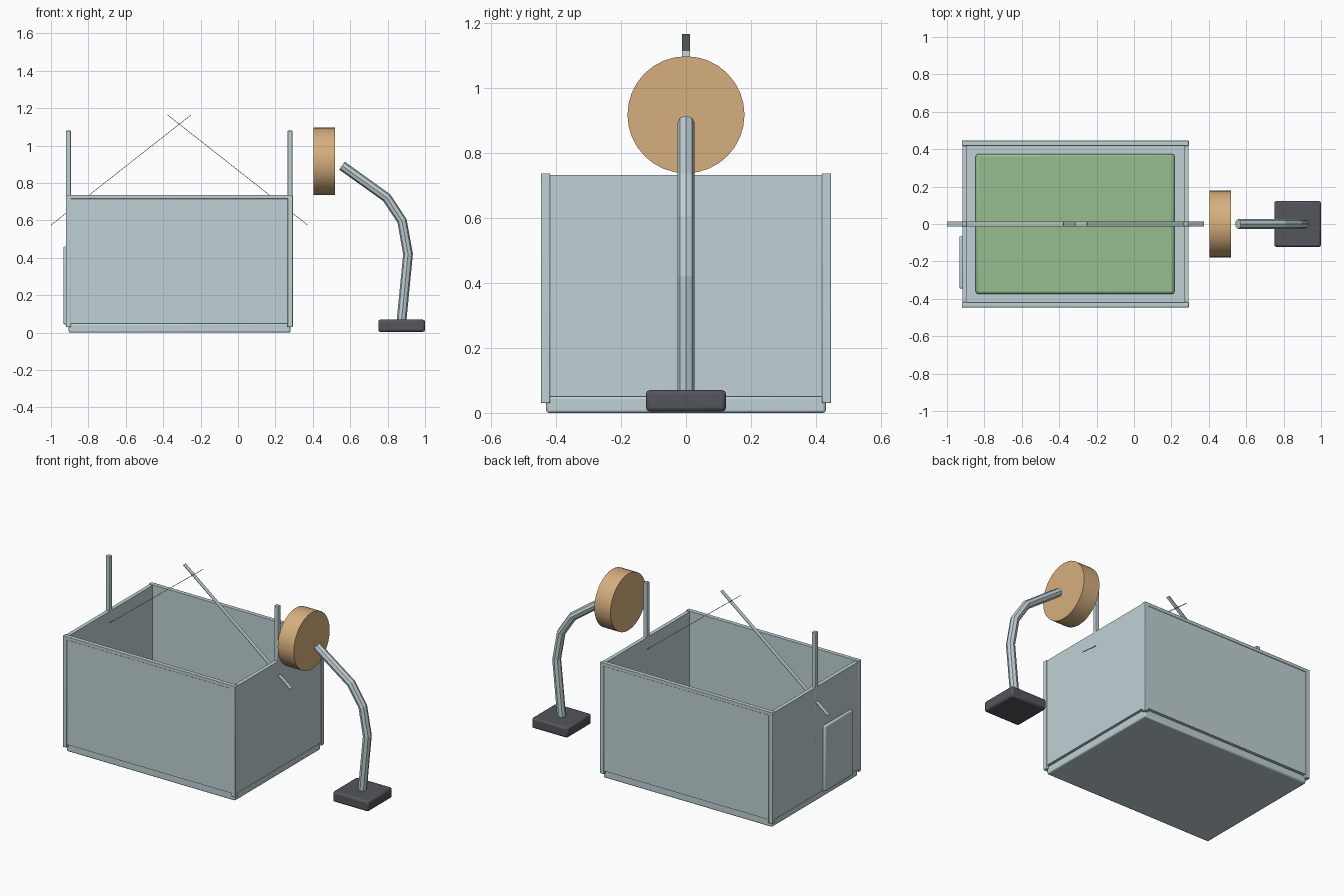
import bpy, math
from mathutils import Vector

if "Cube" in bpy.data.objects:
    bpy.data.objects.remove(bpy.data.objects["Cube"])


def material(name, rgb):
    m = bpy.data.materials.new(name)
    m.diffuse_color = (*rgb, 1)
    m.use_nodes = True
    m.node_tree.nodes["Principled BSDF"].inputs["Base Color"].default_value = m.diffuse_color
    return m


STEEL = material("pale steel", (0.53, 0.64, 0.67))
GREEN = material("soft green", (0.30, 0.51, 0.28))
WOOD = material("light wood", (0.67, 0.43, 0.21))
DARK = material("dark grey", (0.09, 0.09, 0.11))


def box(name, lo, hi, mat, bevel=0.0, angle=0.0):
    """Box between two corners, optionally bevelled and turned about y."""
    lo, hi = Vector(lo), Vector(hi)
    bpy.ops.mesh.primitive_cube_add(size=1, location=(lo + hi) / 2)
    ob = bpy.context.object
    ob.name = name
    ob.scale = hi - lo
    bpy.ops.object.transform_apply(location=False, rotation=False, scale=True)
    ob.rotation_euler.y = angle
    ob.data.materials.append(mat)
    if bevel:
        mod = ob.modifiers.new("bevel", 'BEVEL')
        mod.width = bevel
        mod.segments = 2
        bpy.ops.object.shade_smooth_by_angle(angle=math.radians(50))
    return ob


X0, X1, Y = -0.92, 0.293, 0.446   # outer limits of the bin
T = 0.028                         # wall thickness

# floor tray and green bed
box("floor_tray", (-0.905, -0.43, 0), (0.28, 0.43, 0.05), STEEL, 0.008)
box("green_bed", (-0.847, -0.375, 0.045), (0.217, 0.375, 0.085), GREEN, 0.015)

# front and back walls with top rails
for side, s in (("front", -1), ("back", 1)):
    ya, yb = sorted((s * (Y - T), s * (Y - 0.003)))
    box(side + "_wall", (X0 + 0.01, ya, 0.05), (X1 - 0.01, yb, 0.73), STEEL)
    ya, yb = sorted((s * (Y - T), s * Y))
    box(side + "_top_rail", (X0, ya, 0.715), (X1, yb, 0.737), STEEL, 0.003)
    # corner uprights
    for end, xa in (("left", X0), ("right", X1 - T)):
        box(f"{side}_{end}_corner", (xa, ya, 0.03), (xa + T, yb, 0.737), STEEL, 0.003)

# side walls and the tall posts let into them
for end, xa in (("left", X0), ("right", X1 - T)):
    box(end + "_wall", (xa + 0.002, -Y + 0.01, 0.05), (xa + T - 0.002, Y - 0.01, 0.732), STEEL)
    box(end + "_post", (xa, -0.0125, 0.38), (xa + T - 0.002, 0.0125, 1.08), STEEL, 0.003)

# door plate on the left wall
box("door_plate", (-0.934, -0.345, 0.045), (-0.912, -0.065, 0.46), STEEL, 0.007)

# two crossed thin strips
tilt = math.atan2(0.59, 0.75)
half = math.hypot(0.59, 0.75) / 2
for name, cx, a in (("left_cross_strip", -0.625, -tilt), ("right_cross_strip", -0.0025, tilt)):
    box(name, (cx - half, -0.0125, 0.8685), (cx + half, 0.0125, 0.8715), STEEL, 0, a)

# round lamp head
bpy.ops.mesh.primitive_cylinder_add(vertices=32, radius=0.18, depth=0.113,
                                    location=(0.4615, 0, 0.917),
                                    rotation=(0, math.pi / 2, 0))
head = bpy.context.object
head.name = "round_head"
head.data.materials.append(WOOD)
bpy.ops.object.shade_smooth_by_angle(angle=math.radians(30))

# bent eight-sided arm
curve = bpy.data.curves.new("bent_arm", 'CURVE')
curve.dimensions = '3D'
curve.bevel_depth = 0.026
curve.bevel_resolution = 2
curve.use_fill_caps = True
path = [(0.556, 0.893), (0.795, 0.722), (0.877, 0.598), (0.909, 0.42), (0.874, 0.06)]
spline = curve.splines.new('POLY')
spline.points.add(len(path) - 1)
for p, (x, z) in zip(spline.points, path):
    p.co = (x, 0, z, 1)
spline.use_smooth = False
arm = bpy.data.objects.new("bent_arm", curve)
bpy.context.collection.objects.link(arm)
curve.materials.append(STEEL)
bpy.ops.object.select_all(action='DESELECT')
arm.select_set(True)
bpy.context.view_layer.objects.active = arm
bpy.ops.object.convert(target='MESH')

# heavy foot of the arm
box("arm_foot", (0.75, -0.123, 0.004), (1.0, 0.123, 0.07), DARK, 0.012)
